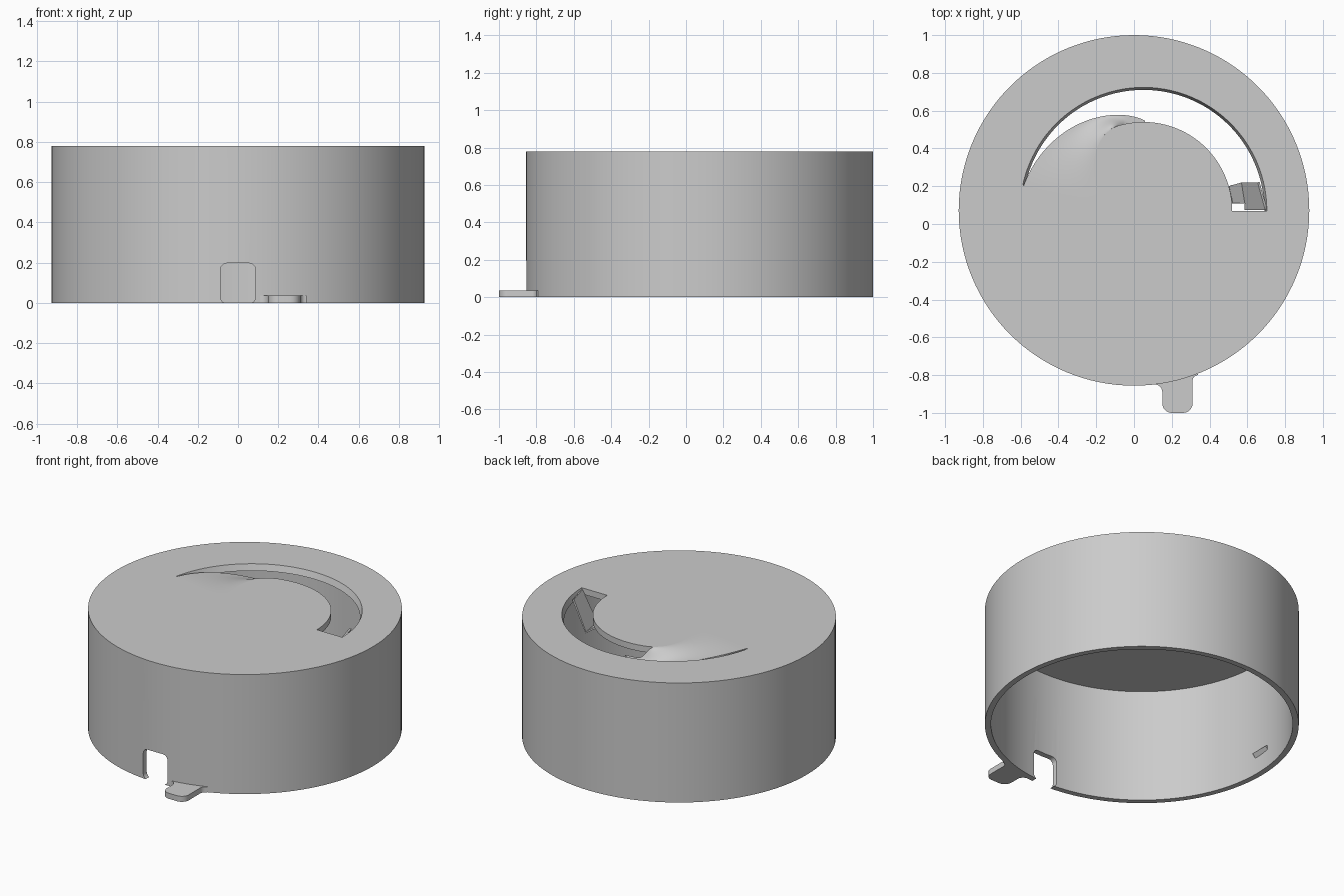
import bpy, bmesh, math
from math import cos, sin, pi, radians

if "Cube" in bpy.data.objects:
    bpy.data.objects.remove(bpy.data.objects["Cube"], do_unlink=True)

CY, R, H, WALL = 0.072, 0.928, 0.78, 0.036   # cap centre, radius, height, wall
SX, SY, SR = 0.05, 0.07, 0.655               # slot arc centre and radius

grey = bpy.data.materials.new("plain grey")
grey.use_nodes = True
grey.diffuse_color = (0.6, 0.6, 0.6, 1)
grey.node_tree.nodes["Principled BSDF"].inputs["Base Color"].default_value = (0.6, 0.6, 0.6, 1)


def make(name, verts, faces):
    bm = bmesh.new()
    vs = [bm.verts.new(v) for v in verts]
    for f in faces:
        bm.faces.new([vs[i] for i in f])
    bmesh.ops.remove_doubles(bm, verts=bm.verts, dist=1e-5)
    bmesh.ops.recalc_face_normals(bm, faces=bm.faces)
    mesh = bpy.data.meshes.new(name)
    bm.to_mesh(mesh)
    bm.free()
    mesh.materials.append(grey)
    obj = bpy.data.objects.new(name, mesh)
    bpy.context.collection.objects.link(obj)
    return obj


def loft(name, low, high):
    """Solid between two matching outlines."""
    n = len(low)
    sides = [(i, (i + 1) % n, n + (i + 1) % n, n + i) for i in range(n)]
    return make(name, low + high, [range(n)[::-1], range(n, 2 * n)] + sides)


def apply(obj, kind, **settings):
    bpy.ops.object.select_all(action="DESELECT")
    bpy.context.view_layer.objects.active = obj
    obj.select_set(True)
    mod = obj.modifiers.new(kind.lower(), kind)
    for key, value in settings.items():
        setattr(mod, key, value)
    bpy.ops.object.modifier_apply(modifier=mod.name)


def cut(obj, cutter):
    apply(obj, "BOOLEAN", operation="DIFFERENCE", solver="EXACT", object=cutter)
    bpy.data.objects.remove(cutter, do_unlink=True)


def smooth(obj):
    bpy.ops.object.select_all(action="DESELECT")
    bpy.context.view_layer.objects.active = obj
    obj.select_set(True)
    bpy.ops.object.shade_smooth_by_angle(angle=radians(30))


def circle(r, z, n=128):
    return [(r * cos(2 * pi * i / n), CY + r * sin(2 * pi * i / n), z) for i in range(n)]


def arc(cx, cy, r, a, b, n=6):
    return [(cx + r * cos(radians(a + (b - a) * i / n)),
             cy + r * sin(radians(a + (b - a) * i / n))) for i in range(n + 1)]


def rounded_rect(x0, x1, y0, y1, r):
    return (arc(x1 - r, y1 - r, r, 0, 90) + arc(x0 + r, y1 - r, r, 90, 180)
            + arc(x0 + r, y0 + r, r, 180, 270) + arc(x1 - r, y0 + r, r, 270, 360))


# Cap: hollow drum, open below
cap = loft("cap", circle(R, 0), circle(R, H))
cut(cap, loft("hollow", circle(R - WALL, -0.1), circle(R - WALL, H - 0.04)))

# Cable notch at the front rim
notch = rounded_rect(-0.088, 0.088, -0.004, 0.197, 0.035)
cut(cap, loft("notch", [(x, -1, z) for x, z in notch], [(x, -0.7, z) for x, z in notch]))


# Spiral slot in the top: inner edge eases inward where the ramp starts
def ease(t):
    t = max(0, min(1, t))
    return t * t * (3 - 2 * t)


def inner_r(a):
    return 0.47 - 0.22 * ease((a - 106) / 62)


def ramp_r(a):
    return 0.47 + (SR - 0.007 - 0.47) * max(0, (a - 88) / 80) ** 0.75


def polar(r, a, z):
    return (SX + r * cos(radians(a)), SY + r * sin(radians(a)), z)


END = 168
angles = [END * i / 84 for i in range(85)]


def slot_outline(outer, z):
    return ([polar(outer, a, z) for a in angles]
            + [polar(inner_r(a), a, z) for a in reversed(angles)])


cut(cap, loft("slot", slot_outline(SR - 0.025, H - 0.07), slot_outline(SR + 0.005, H + 0.02)))
smooth(cap)

# Ramp: sheet that sinks gently below the top along the slot
cols, rows = 40, 12
verts, faces = [], []
for i in range(cols + 1):
    a = 89 + (END - 89) * i / cols
    depth = 0.085 * ease((END - a) / 75)
    for j in range(rows + 1):
        t = j / rows
        r = inner_r(a) + (ramp_r(a) - inner_r(a)) * t
        drop = 1 - (1 - ease(t)) * ease((a - 100) / 12)
        verts.append(polar(r, a, H - depth * drop))
for i in range(cols):
    for j in range(rows):
        k = i * (rows + 1) + j
        faces.append((k, k + 1, k + rows + 2, k + rows + 1))
ramp = make("slot_ramp", verts, faces)
if sum(p.normal.z for p in ramp.data.polygons) < 0:
    ramp.data.flip_normals()
apply(ramp, "SOLIDIFY", thickness=0.035, offset=-1)
smooth(ramp)

# Chute under the closed end of the slot
chute = make("slot_chute",
             [(0.66, 0.22, 0.77), (0.70, 0.075, 0.77), (0.59, 0.075, 0.58), (0.57, 0.22, 0.58),
              (0.50, 0.20, 0.63), (0.52, 0.11, 0.63), (0.59, 0.11, 0.58)],
             [(0, 1, 2, 6, 3), (3, 6, 5, 4)])
apply(chute, "SOLIDIFY", thickness=0.012, offset=0)

# Pull tab with rounded tip and a fillet at its root
tab = (arc(0.26, -0.95, 0.05, 0, -90) + arc(0.20, -0.95, 0.05, -90, -180)
       + arc(0.11, -0.89, 0.04, 0, 90) + [(0.12, -0.82), (0.33, -0.78)]
       + arc(0.34, -0.83, 0.03, 90, 180))
smooth(loft("pull_tab", [(x, y, 0) for x, y in tab], [(x, y, 0.036) for x, y in tab]))

# Snap teeth on the inner wall, one on each side
for side, label in ((-1, "right"), (1, "left")):
    section = [(0.90, 0.10), (0.872, 0.135), (0.90, 0.15)]
    loft("snap_tooth_" + label,
         [(side * x, CY - 0.02, z) for x, z in section],
         [(side * x, CY + 0.10, z) for x, z in section])
